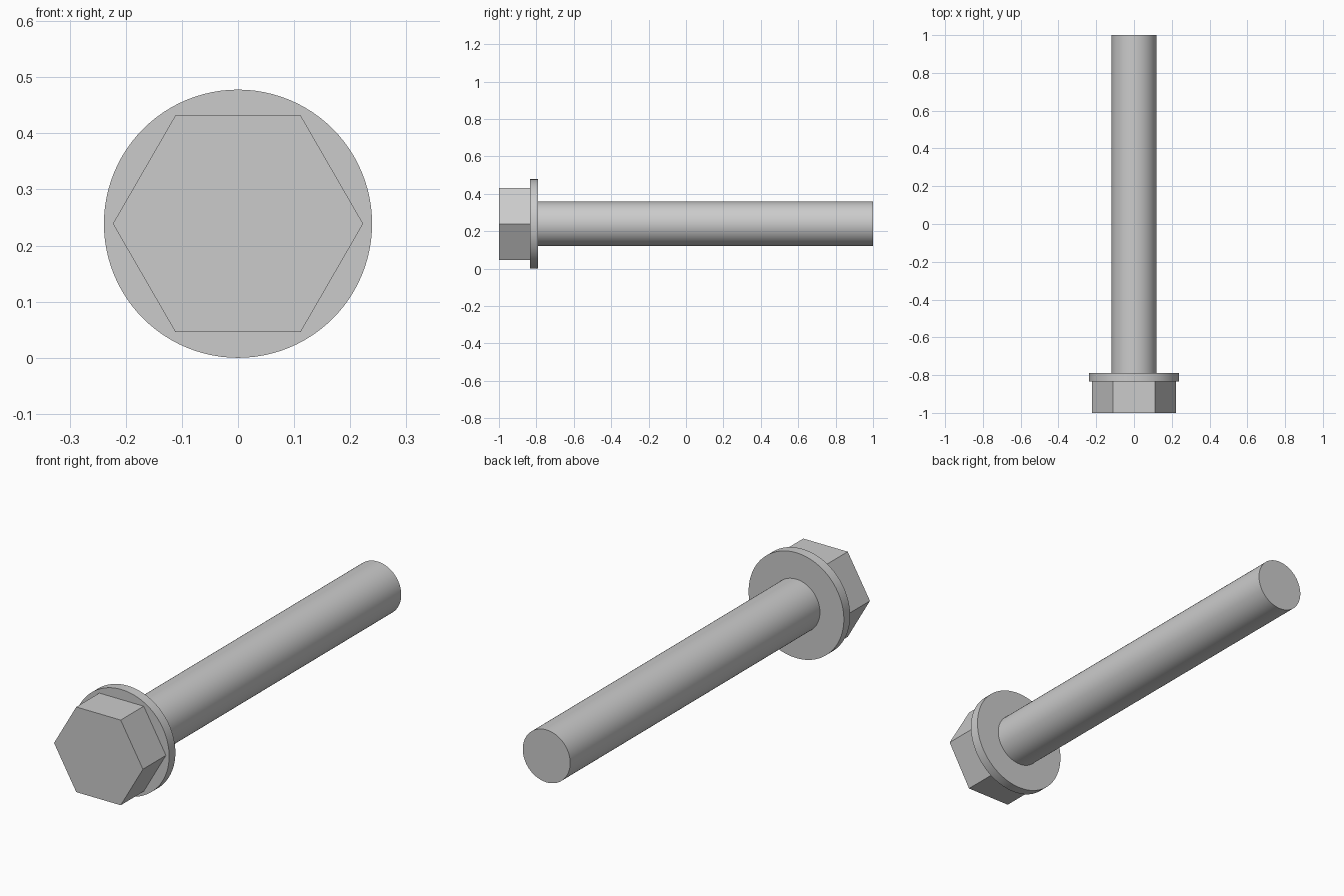
import bpy
import bmesh
from math import cos, sin, pi, radians
from mathutils import Vector

cube = bpy.data.objects.get("Cube")
if cube:
    bpy.data.objects.remove(cube, do_unlink=True)

AXIS_HEIGHT = 0.239

# Plain grey metal
steel = bpy.data.materials.new("grey_steel")
steel.use_nodes = True
steel.diffuse_color = (0.6, 0.6, 0.6, 1)
steel.node_tree.nodes["Principled BSDF"].inputs["Base Color"].default_value = steel.diffuse_color


def prism(name, sides, radius, y_start, y_end):
    """Regular prism along y, with one corner pointing to +x."""
    bm = bmesh.new()
    ring = [bm.verts.new((radius * cos(2 * pi * i / sides), y_start,
                          radius * sin(2 * pi * i / sides))) for i in range(sides)]
    cap = bm.faces.new(ring)
    new = bmesh.ops.extrude_face_region(bm, geom=[cap], use_keep_orig=True)["geom"]
    far = [v for v in new if isinstance(v, bmesh.types.BMVert)]
    bmesh.ops.translate(bm, verts=far, vec=Vector((0, y_end - y_start, 0)))
    bmesh.ops.recalc_face_normals(bm, faces=bm.faces)
    mesh = bpy.data.meshes.new(name)
    bm.to_mesh(mesh)
    bm.free()
    mesh.materials.append(steel)
    obj = bpy.data.objects.new(name, mesh)
    obj.location.z = AXIS_HEIGHT
    bpy.context.collection.objects.link(obj)
    return obj


# Flat-sided head, round flange and plain shank
prism("hex_head", 6, 0.223, -1.0, -0.835)
round_parts = [
    prism("flange", 96, 0.239, -0.835, -0.79),
    prism("shank", 96, 0.119, -0.79, 1.0),
]

# Smooth the round walls, keeping the rims sharp
bpy.ops.object.select_all(action='DESELECT')
for part in round_parts:
    part.select_set(True)
bpy.context.view_layer.objects.active = round_parts[0]
bpy.ops.object.shade_smooth_by_angle(angle=radians(30))
